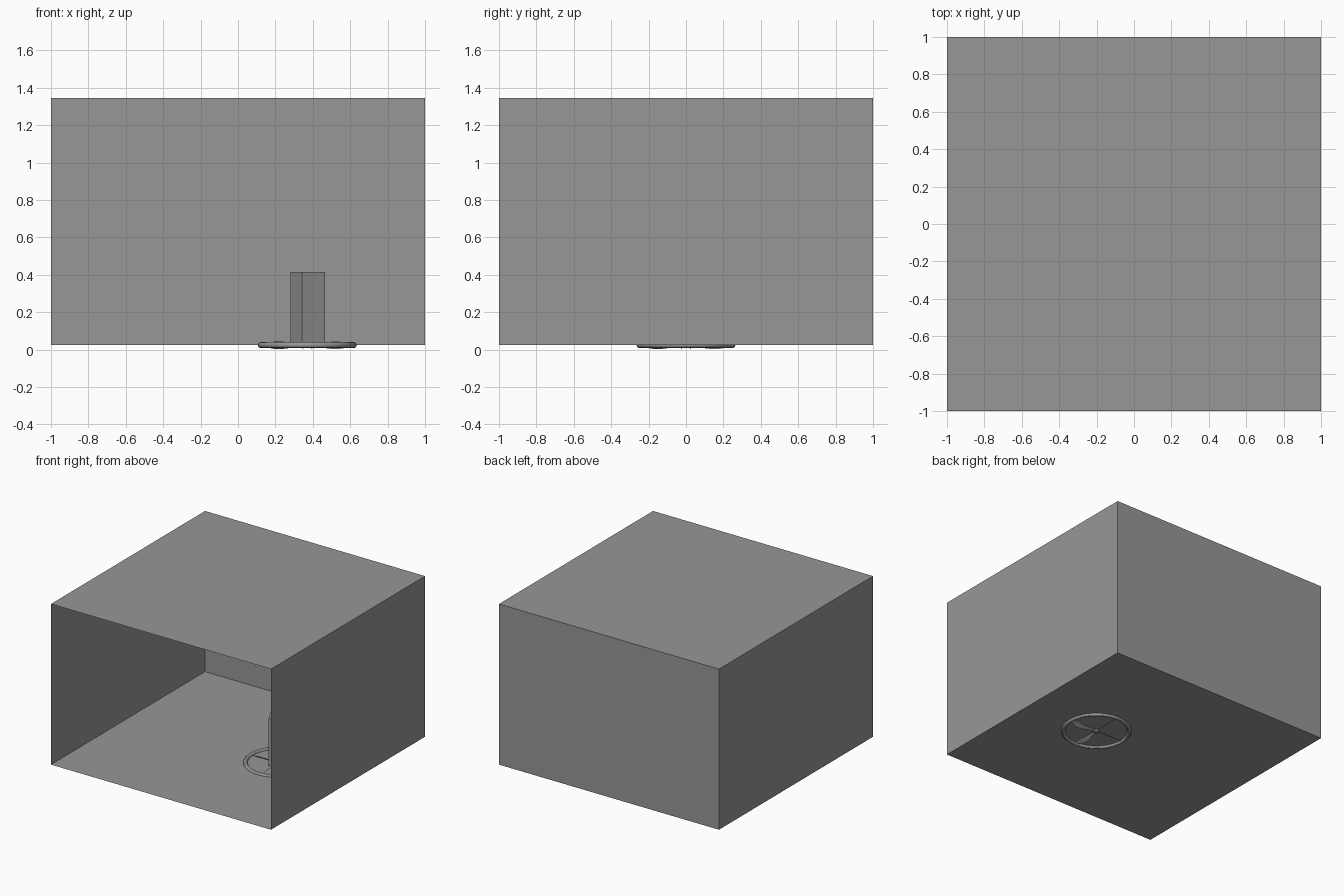
import bpy, bmesh, math
from mathutils import Matrix, Vector

if "Cube" in bpy.data.objects:
    bpy.data.objects.remove(bpy.data.objects["Cube"])

grey = bpy.data.materials.new("grey")
grey.diffuse_color = (0.31, 0.31, 0.31, 1)
grey.use_nodes = True
grey.node_tree.nodes["Principled BSDF"].inputs["Base Color"].default_value = grey.diffuse_color

FLOOR, TOP = 0.025, 1.345
CX, CY, CZ = 0.37, 0.0, 0.023   # rotor centre


def finish(name, bm, smooth=False):
    bmesh.ops.recalc_face_normals(bm, faces=bm.faces[:])
    me = bpy.data.meshes.new(name)
    bm.to_mesh(me)
    bm.free()
    me.materials.append(grey)
    ob = bpy.data.objects.new(name, me)
    bpy.context.collection.objects.link(ob)
    if smooth:
        bpy.context.view_layer.objects.active = ob
        ob.select_set(True)
        bpy.ops.object.shade_smooth_by_angle()
        ob.select_set(False)
    return ob


def box(size, centre, turn=0.0):
    bm = bmesh.new()
    m = (Matrix.Translation(centre) @ Matrix.Rotation(turn, 4, 'Z')
         @ Matrix.Diagonal((*size, 1)))
    bmesh.ops.create_cube(bm, size=1, matrix=m)
    return bm


# room shell, open at the front
bm = box((2, 2, TOP - FLOOR), (0, 0, (TOP + FLOOR) / 2))
bm.normal_update()
bmesh.ops.delete(bm, geom=[f for f in bm.faces if f.normal.y < -0.9], context='FACES')
finish("room_shell", bm)

# standing block, turned about its upright axis
finish("block", box((0.137, 0.137, 0.415 - FLOOR), (0.3725, 0.0, (0.415 + FLOOR) / 2),
                    math.radians(27.3)))

# round guard ring
bpy.ops.mesh.primitive_torus_add(major_radius=0.248, minor_radius=0.016, major_segments=48,
                                 minor_segments=12, location=(CX, CY, CZ + 0.001))
ring = bpy.context.object
ring.name = "guard_ring"
ring.data.materials.append(grey)
bpy.ops.object.shade_smooth_by_angle()

# four twisted blades: (radius, chord, pitch in degrees)
stations = [(0.015, 0.016, 30), (0.07, 0.04, 35), (0.13, 0.066, 36),
            (0.17, 0.07, 35), (0.21, 0.055, 28), (0.24, 0.025, 20)]
for i in range(4):
    bm = bmesh.new()
    loops = []
    for r, chord, pitch in stations:
        rot = Matrix.Rotation(math.radians(pitch), 3, 'X')
        sec = [(-0.5, 0), (0, 0.002), (0.5, 0), (0, -0.002)]
        loops.append([bm.verts.new(rot @ Vector((0, a * chord, t)) + Vector((r, 0, 0)))
                      for a, t in sec])
    for a, b in zip(loops, loops[1:]):
        for k in range(4):
            bm.faces.new((a[k], a[(k + 1) % 4], b[(k + 1) % 4], b[k]))
    bm.faces.new(loops[0])
    bm.faces.new(loops[-1])
    bm.transform(Matrix.Translation((CX, CY, CZ)) @ Matrix.Rotation(i * math.pi / 2, 4, 'Z'))
    finish(f"blade_{i + 1}", bm, True)

# rotor hub
bm = bmesh.new()
bmesh.ops.create_cone(bm, cap_ends=True, segments=16, radius1=0.02, radius2=0.02, depth=0.03,
                      matrix=Matrix.Translation((CX, CY, CZ)))
finish("hub", bm, True)
